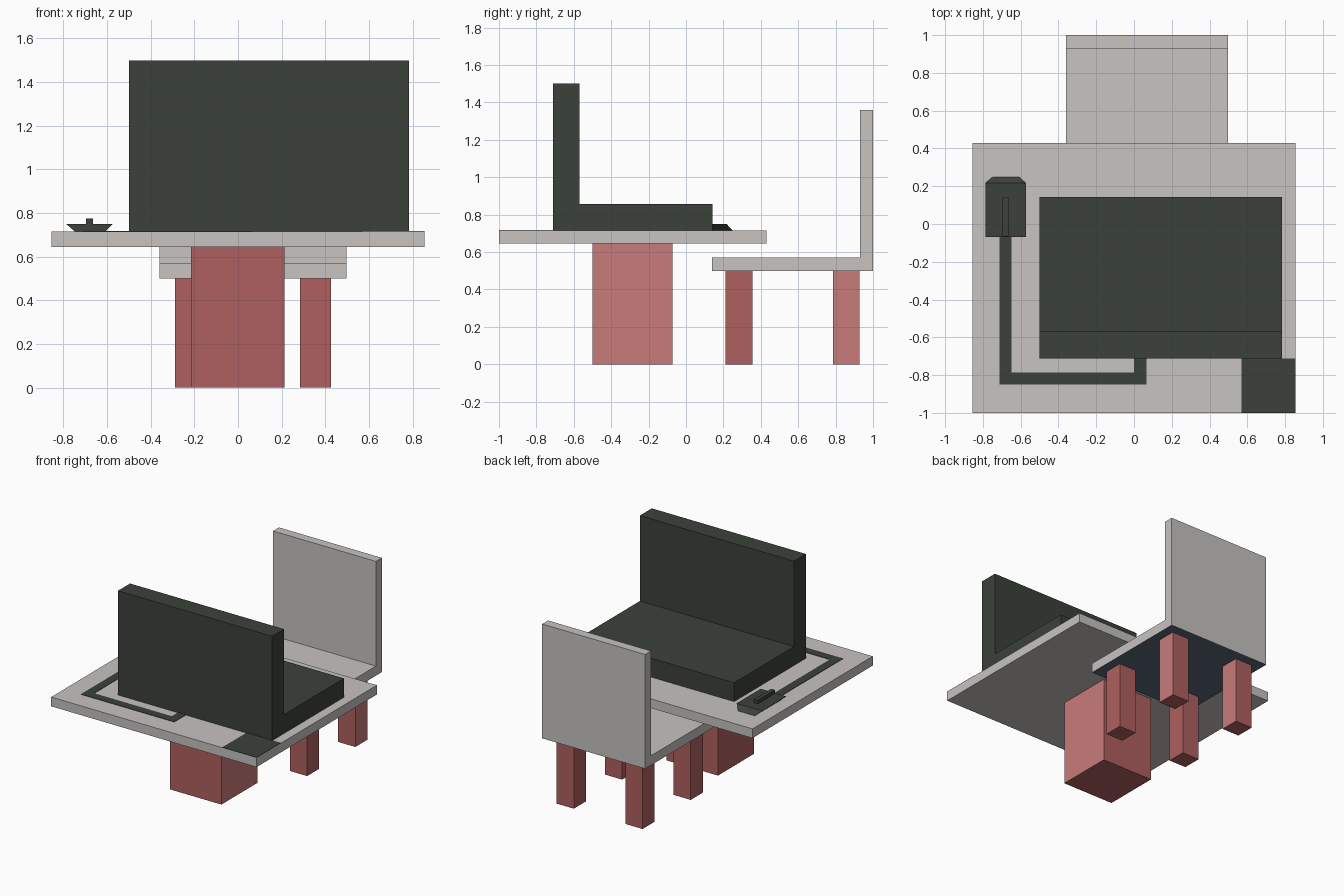
import bpy
import bmesh

cube = bpy.data.objects.get("Cube")
if cube:
    bpy.data.objects.remove(cube, do_unlink=True)


def material(name, hex_code):
    """Flat material from an sRGB hex colour, stored as linear values."""
    channels = [int(hex_code[i:i + 2], 16) / 255 for i in (0, 2, 4)]
    colour = [c / 12.92 if c <= 0.04045 else ((c + 0.055) / 1.055) ** 2.4
              for c in channels] + [1.0]
    mat = bpy.data.materials.new(name)
    mat.use_nodes = True
    mat.diffuse_color = colour
    mat.node_tree.nodes["Principled BSDF"].inputs["Base Color"].default_value = colour
    return mat


GREY = material("warm grey", "C7C3C1")
DARK = material("dark green grey", "3B413A")
RED = material("muted red", "B06060")
PINK = material("light red", "C97B7B")
SLATE = material("slate blue", "5C677B")


def finish(name, bm, mats, rule=None):
    """Turn a bmesh into an object; rule(normal) picks faces for the second material."""
    bmesh.ops.recalc_face_normals(bm, faces=bm.faces)
    bm.normal_update()
    for face in bm.faces:
        face.material_index = 1 if rule and rule(face.normal) else 0
    mesh = bpy.data.meshes.new(name)
    bm.to_mesh(mesh)
    bm.free()
    for mat in mats:
        mesh.materials.append(mat)
    obj = bpy.data.objects.new(name, mesh)
    bpy.context.collection.objects.link(obj)
    return obj


def prism(name, lower, upper, mats, rule=None):
    """Solid between two matching outlines."""
    bm = bmesh.new()
    a = [bm.verts.new(p) for p in lower]
    b = [bm.verts.new(p) for p in upper]
    bm.faces.new(a)
    bm.faces.new(b)
    for i in range(len(a)):
        j = (i + 1) % len(a)
        bm.faces.new((a[i], a[j], b[j], b[i]))
    return finish(name, bm, mats, rule)


def rect(x, y, z):
    return [(x[0], y[0], z), (x[1], y[0], z), (x[1], y[1], z), (x[0], y[1], z)]


def box(name, x, y, z, mats, rule=None):
    return prism(name, rect(x, y, z[0]), rect(x, y, z[1]), mats, rule)


def side_profile(name, x, outline, mats, rule=None):
    """Extrude a y-z outline across x."""
    return prism(name, [(x[0], y, z) for y, z in outline],
                 [(x[1], y, z) for y, z in outline], mats, rule)


def faces_side(n):
    return n.x > 0.9


def faces_down(n):
    return n.z < -0.9


TOP = 0.715

# Desk
box("desk_top", (-0.855, 0.855), (-1.0, 0.43), (0.645, TOP), [GREY])
box("desk_pedestal", (-0.215, 0.212), (-0.5, -0.073), (0, 0.645), [RED, PINK], faces_side)

# Chair: seat and back in one L-shaped piece, with a slate underside
side_profile("chair_seat_and_back", (-0.36, 0.497),
             [(0.14, 0.5), (1.0, 0.5), (1.0, 1.36), (0.93, 1.36), (0.93, 0.572), (0.14, 0.572)],
             [GREY, SLATE], faces_down)
for side, x in (("right", (-0.288, -0.145)), ("left", (0.284, 0.427))):
    box(f"chair_front_leg_{side}", x, (0.212, 0.355), (0, 0.5), [RED])
    box(f"chair_rear_leg_{side}", x, (0.785, 0.928), (0, 0.5), [RED, PINK], faces_side)

# Computer: keyboard base and upright screen
side_profile("computer", (-0.5, 0.783),
             [(-0.712, TOP), (0.142, TOP), (0.142, 0.857), (-0.57, 0.857),
              (-0.57, 1.5), (-0.712, 1.5)], [DARK])

# Mouse with its scroll ridge
prism("mouse", rect((-0.747, -0.61), (-0.07, 0.25), TOP),
      rect((-0.787, -0.573), (-0.07, 0.217), 0.75), [DARK])
box("mouse_scroll_ridge", (-0.696, -0.664), (-0.065, 0.14), (0.75, 0.776), [DARK])

# Flat cable and corner pad on the desk
cable = [(-0.712, -0.07), (-0.712, -0.85), (0.065, -0.85), (0.065, -0.712),
         (0.0, -0.712), (0.0, -0.787), (-0.648, -0.787), (-0.648, -0.07)]
prism("mouse_cable", [(x, y, TOP) for x, y in cable],
      [(x, y, TOP + 0.003) for x, y in cable], [DARK])
box("corner_pad", (0.57, 0.855), (-1.0, -0.712), (TOP, TOP + 0.003), [DARK])
